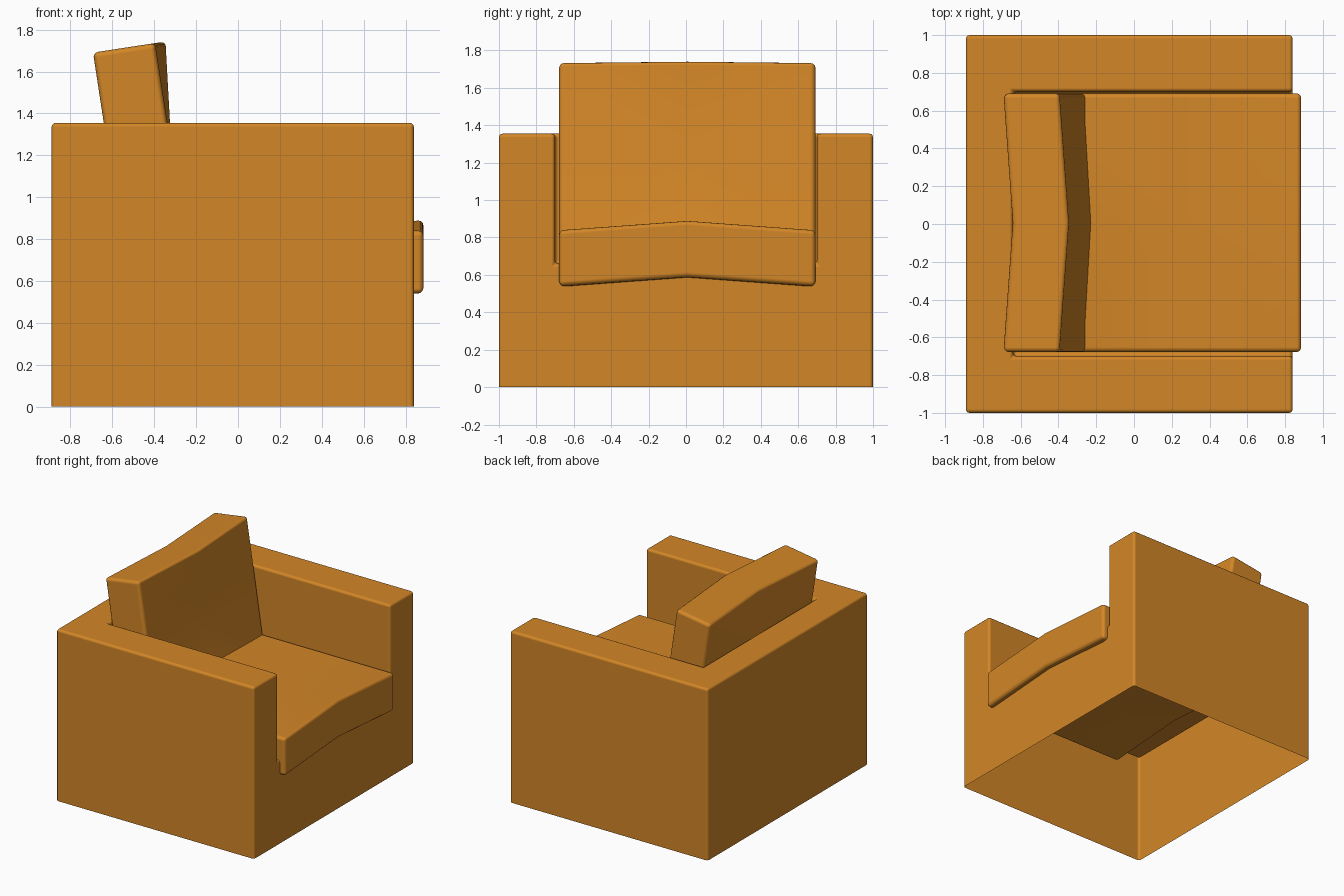
import bpy, bmesh, math
from mathutils import Matrix

if "Cube" in bpy.data.objects:
    bpy.data.objects.remove(bpy.data.objects["Cube"])

fabric = bpy.data.materials.new("orange fabric")
fabric.diffuse_color = (0.65, 0.24, 0.02, 1)
fabric.use_nodes = True
fabric.node_tree.nodes["Principled BSDF"].inputs["Base Color"].default_value = fabric.diffuse_color


def finish(bm, name, radius, matrix=Matrix()):
    """Turn a bmesh into a smooth object with softened edges."""
    bmesh.ops.recalc_face_normals(bm, faces=bm.faces)
    mesh = bpy.data.meshes.new(name)
    bm.to_mesh(mesh)
    bm.free()
    mesh.transform(matrix)
    mesh.materials.append(fabric)
    for p in mesh.polygons:
        p.use_smooth = True
    ob = bpy.data.objects.new(name, mesh)
    bpy.context.collection.objects.link(ob)
    bev = ob.modifiers.new("soft edges", 'BEVEL')
    bev.width = radius
    bev.segments = 3
    bev.limit_method = 'ANGLE'
    bev.angle_limit = math.radians(40)
    bev.harden_normals = True
    return ob


# Frame: thin upholstered shell, open underneath, with a U of arms and back
BACK, FRONT, SIDE, TOP = -0.89, 0.84, 1.0, 1.355
INNER_BACK, INNER, DECK = -0.64, 0.70, 0.66
bm = bmesh.new()


def pt(x, y, z):
    return bm.verts.new((x, y, z))


corners = [(FRONT, -SIDE), (BACK, -SIDE), (BACK, SIDE), (FRONT, SIDE)]
recess = [(FRONT, INNER), (INNER_BACK, INNER), (INNER_BACK, -INNER), (FRONT, -INNER)]
low = [pt(x, y, 0) for x, y in corners]
high = [pt(x, y, TOP) for x, y in corners]
rim = [pt(x, y, TOP) for x, y in recess]
deck = [pt(x, y, DECK) for x, y in recess]
for i in range(3):
    bm.faces.new((low[i], low[i + 1], high[i + 1], high[i]))
    bm.faces.new((rim[i], rim[i + 1], deck[i + 1], deck[i]))
bm.faces.new(high + rim)
bm.faces.new(deck)
bm.faces.new((low[0], high[0], rim[3], deck[3], deck[0], rim[0], high[3], low[3]))
finish(bm, "armchair_frame", 0.02)


# Cushions: slabs whose centre line is raised at both ends
def cushion(name, length, thick, matrix):
    bm = bmesh.new()
    bmesh.ops.create_cube(bm, size=1)
    for axis in ((1, 0, 0), (0, 1, 0)):
        bmesh.ops.bisect_plane(bm, geom=bm.verts[:] + bm.edges[:] + bm.faces[:],
                               plane_co=(0, 0, 0), plane_no=axis)
    for v in bm.verts:
        crown = 0.05 if abs(v.co.y) < 0.1 and abs(v.co.x) > 0.1 else 0
        v.co.x *= length
        v.co.y = v.co.y * 1.37 + 0.007
        v.co.z = v.co.z * thick + crown
    bmesh.ops.triangulate(bm, faces=[f for f in bm.faces if abs(f.normal.z) > 0.9])
    return finish(bm, name, 0.025, matrix)


cushion("seat_cushion", 1.29, 0.30, Matrix.Translation((0.24, 0, 0.69)))

# Back cushion: same slab stood up and leaning back, crown facing the seat
lean = math.radians(8.7)
cushion("back_cushion", 1.03, 0.30,
        Matrix.Translation((-0.466, 0, 1.204)) @ Matrix.Rotation(math.pi / 2 - lean, 4, 'Y')
        @ Matrix.Rotation(2 * lean * 0, 4, 'Y') @ Matrix.Rotation(0, 4, 'Z'))
